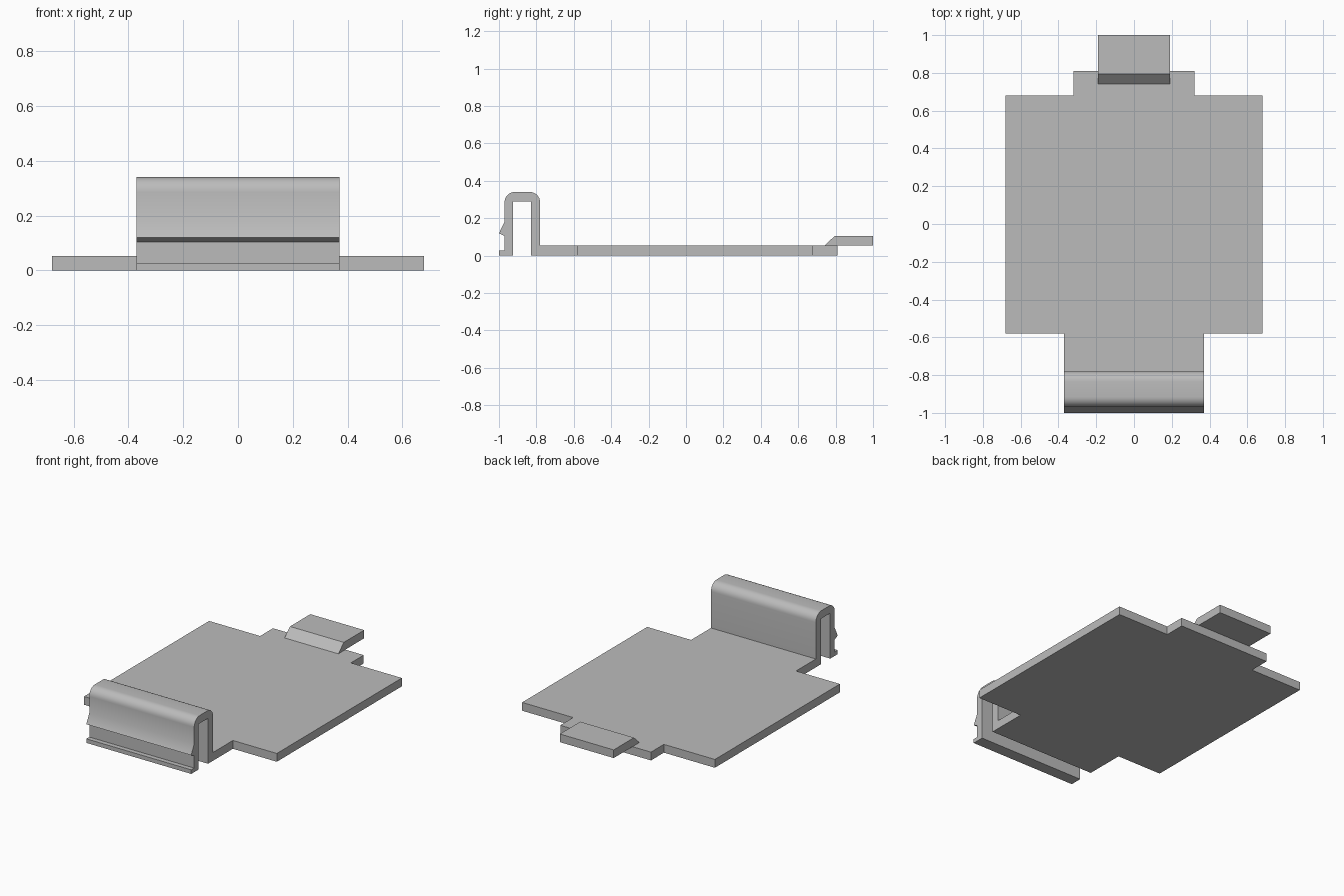
import bpy, bmesh, math
from mathutils import Vector

cube = bpy.data.objects.get("Cube")
if cube:
    bpy.data.objects.remove(cube, do_unlink=True)

# Single grey plastic
GREY = (0.5, 0.5, 0.5, 1.0)
grey = bpy.data.materials.new("grey_plastic")
grey.use_nodes = True
grey.diffuse_color = GREY
grey.node_tree.nodes["Principled BSDF"].inputs["Base Color"].default_value = GREY

THICK = 0.053


def prism(name, points, offset):
    """Extrude a closed outline of 3D points along offset."""
    bm = bmesh.new()
    face = bm.faces.new([bm.verts.new(p) for p in points])
    result = bmesh.ops.extrude_face_region(bm, geom=[face], use_keep_orig=True)
    moved = [g for g in result["geom"] if isinstance(g, bmesh.types.BMVert)]
    bmesh.ops.translate(bm, verts=moved, vec=Vector(offset))
    bmesh.ops.recalc_face_normals(bm, faces=bm.faces)
    mesh = bpy.data.meshes.new(name)
    bm.to_mesh(mesh)
    bm.free()
    mesh.materials.append(grey)
    obj = bpy.data.objects.new(name, mesh)
    bpy.context.collection.objects.link(obj)
    return obj


def side_profile(name, profile, half_width):
    """Extrude a (y, z) side profile symmetrically across x."""
    return prism(name, [(-half_width, y, z) for y, z in profile],
                 (2 * half_width, 0, 0))


def arc(cy, cz, radius, start, end, steps=8):
    angles = [math.radians(start + (end - start) * i / steps) for i in range(steps + 1)]
    return [(cy + radius * math.cos(a), cz + radius * math.sin(a)) for a in angles]


# Cover plate with a front neck and a rear step, mirrored outline
half = [(0.37, -0.78), (0.37, -0.58), (0.68, -0.58),
        (0.68, 0.68), (0.32, 0.68), (0.32, 0.81)]
outline = half + [(-x, y) for x, y in reversed(half)]
prism("cover_plate", [(x, y, 0) for x, y in outline], (0, 0, THICK))

# Folded spring clip with a catch ridge and a bottom lip
R = 0.055
clip = [(-0.83, 0), (-0.78, 0), (-0.78, THICK)]
clip += arc(-0.78 - R, 0.34 - R, R, 0, 90)
clip += arc(-0.97 + R, 0.34 - R, R, 90, 180)
clip += [(-0.97, 0.18), (-1.0, 0.119), (-0.97, 0.104), (-0.97, 0.026),
         (-1.0, 0.026), (-1.0, 0), (-0.925, 0), (-0.925, 0.29), (-0.83, 0.29)]
spring_clip = side_profile("spring_clip", clip, 0.37)
bpy.context.view_layer.objects.active = spring_clip
spring_clip.select_set(True)
bpy.ops.object.shade_smooth_by_angle(angle=math.radians(30))

# Rear locking tab with a sloped front
side_profile("locking_tab", [(0.74, THICK), (0.795, 0.105), (1.0, 0.105), (1.0, THICK)], 0.19)
